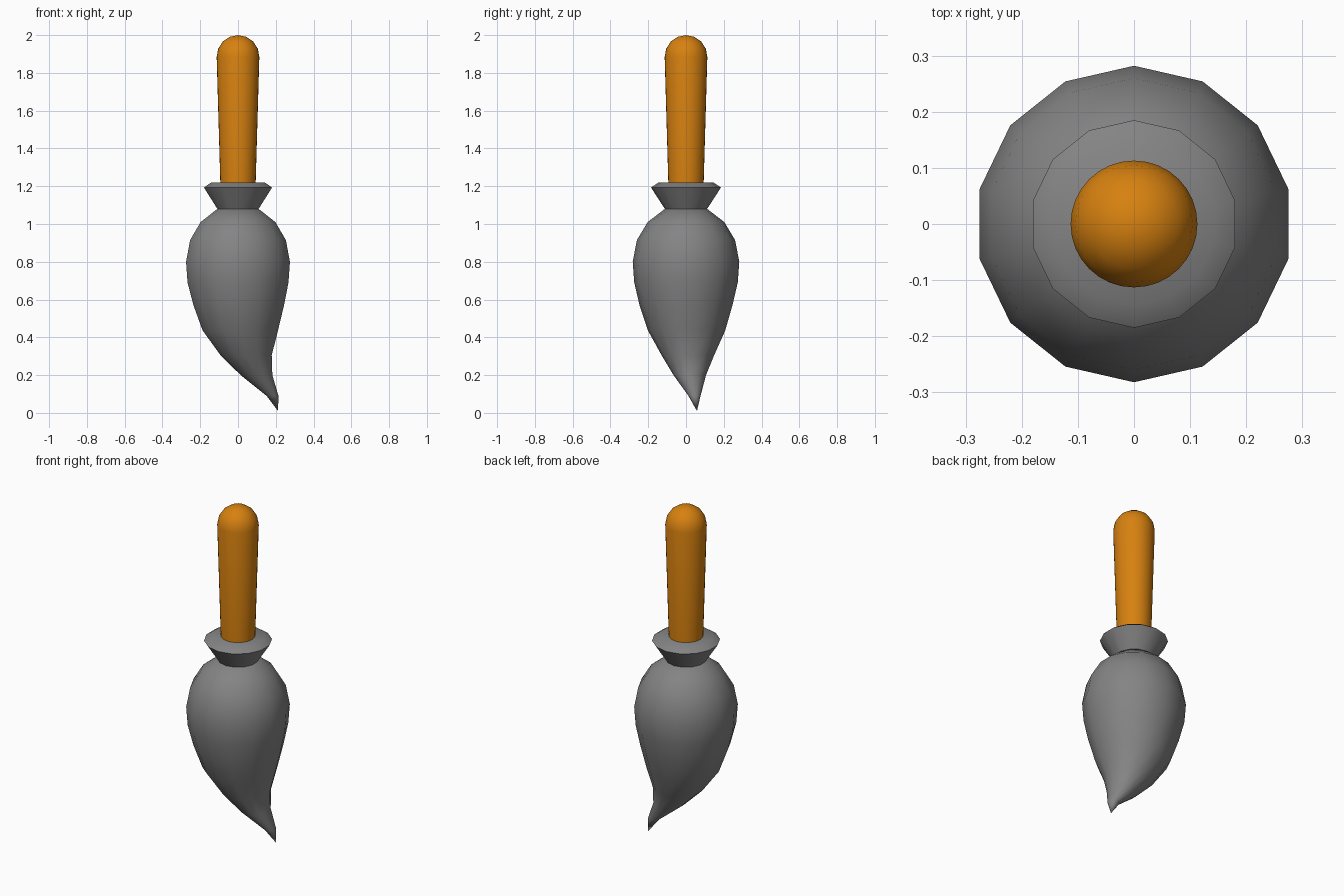
import bpy, bmesh
from math import sin, cos, pi

cube = bpy.data.objects.get("Cube")
if cube:
    bpy.data.objects.remove(cube, do_unlink=True)


def material(name, color):
    m = bpy.data.materials.new(name)
    m.use_nodes = True
    m.diffuse_color = color
    m.node_tree.nodes["Principled BSDF"].inputs["Base Color"].default_value = color
    return m


def loft(name, rings, sides, mat, sharp):
    """Skin circles given as (z, radius, centre x, centre y); zero radius makes a point."""
    bm = bmesh.new()
    loops = []
    for z, r, cx, cy in rings:
        n = sides if r else 1
        angles = [pi / 2 + 2 * pi * i / sides for i in range(n)]
        loops.append([bm.verts.new((cx + r * cos(a), cy + r * sin(a), z)) for a in angles])
    for low, high in zip(loops, loops[1:]):
        for i in range(sides):
            j = (i + 1) % sides
            quad = [low[i % len(low)], low[j % len(low)],
                    high[j % len(high)], high[i % len(high)]]
            bm.faces.new(list(dict.fromkeys(quad)))
    # Close open ends
    if len(loops[0]) > 1:
        bm.faces.new(loops[0][::-1])
    if len(loops[-1]) > 1:
        bm.faces.new(loops[-1])
    bmesh.ops.recalc_face_normals(bm, faces=bm.faces)
    mesh = bpy.data.meshes.new(name)
    bm.to_mesh(mesh)
    bm.free()
    mesh.materials.append(mat)
    obj = bpy.data.objects.new(name, mesh)
    bpy.context.collection.objects.link(obj)
    bpy.ops.object.select_all(action="DESELECT")
    obj.select_set(True)
    bpy.context.view_layer.objects.active = obj
    bpy.ops.object.shade_smooth_by_angle(angle=sharp)
    return obj


grey = material("bristle grey", (0.23, 0.23, 0.23, 1))
orange = material("handle orange", (0.68, 0.22, 0.005, 1))

# Bristle head: full belly sweeping to an offset tip
loft("bristles", [
    (0.01, 0, 0.212, 0.058),
    (0.09, 0.032, 0.183, 0.045),
    (0.2, 0.086, 0.098, 0.02),
    (0.305, 0.139, 0.043, 0.01),
    (0.437, 0.205, 0.012, 0.003),
    (0.57, 0.246, 0.004, 0),
    (0.69, 0.274, 0, 0),
    (0.8, 0.282, 0, 0),
    (0.915, 0.26, 0, 0),
    (1.01, 0.203, 0, 0),
    (1.08, 0.112, 0, 0)], 14, grey, 0.9)

# Flared collar
loft("collar", [
    (1.077, 0.11, 0, 0),
    (1.193, 0.185, 0, 0),
    (1.22, 0.145, 0, 0)], 14, grey, 0.9)

# Tapered handle with a domed end
dome = [(1.885 + 0.115 * sin(t), 0.113 * cos(t), 0, 0)
        for t in (k * pi / 8 for k in range(4))]
loft("handle", [(1.2, 0.093, 0, 0), *dome, (2, 0, 0, 0)], 32, orange, 0.9)
